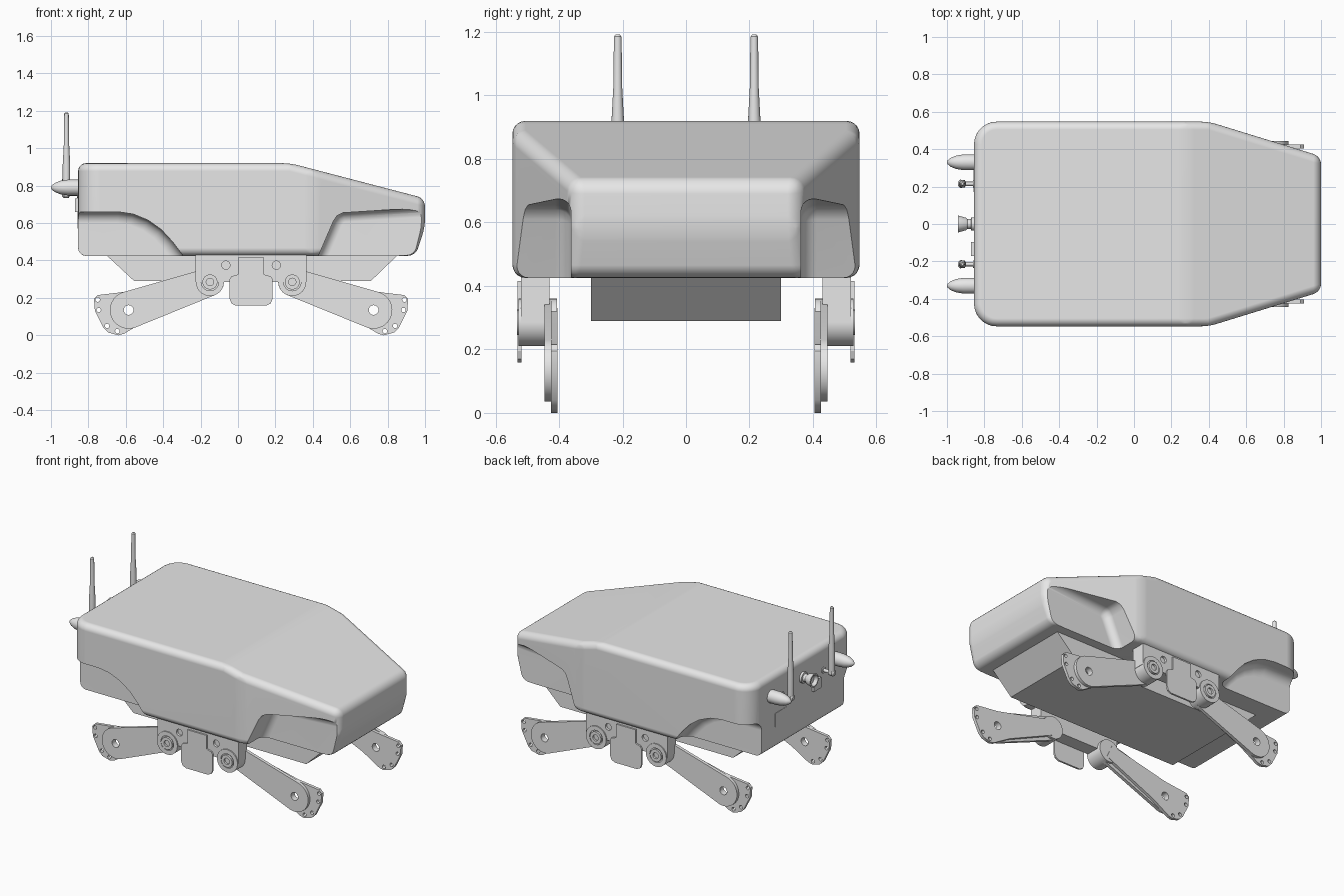
import bpy, bmesh
from math import pi, sin, cos, atan2, degrees
from mathutils import Vector, Matrix

if "Cube" in bpy.data.objects:
    bpy.data.objects.remove(bpy.data.objects["Cube"], do_unlink=True)

grey = bpy.data.materials.new("plain grey")
grey.use_nodes = True
grey.diffuse_color = (0.8, 0.8, 0.8, 1)
grey.node_tree.nodes["Principled BSDF"].inputs["Base Color"].default_value = (0.8, 0.8, 0.8, 1)

MID = 0.07  # x of the plane the legs mirror about


def finish(name, bm):
    bmesh.ops.recalc_face_normals(bm, faces=bm.faces)
    mesh = bpy.data.meshes.new(name)
    bm.to_mesh(mesh)
    bm.free()
    mesh.materials.append(grey)
    obj = bpy.data.objects.new(name, mesh)
    bpy.context.collection.objects.link(obj)
    return obj


def activate(obj):
    bpy.ops.object.select_all(action='DESELECT')
    obj.select_set(True)
    bpy.context.view_layer.objects.active = obj


def smooth(obj, angle=35):
    activate(obj)
    bpy.ops.object.shade_smooth_by_angle(angle=angle * pi / 180)
    return obj


def cut(obj, cutter):
    cutter.hide_render = True
    mod = obj.modifiers.new("cut", 'BOOLEAN')
    mod.operation, mod.solver, mod.object = 'DIFFERENCE', 'EXACT', cutter
    activate(obj)
    bpy.ops.object.modifier_apply(modifier=mod.name)
    bpy.data.objects.remove(cutter, do_unlink=True)


def extrude(points, move):
    bm = bmesh.new()
    face = bm.faces.new([bm.verts.new(p) for p in points])
    new = bmesh.ops.extrude_face_region(bm, geom=[face])["geom"]
    bmesh.ops.translate(bm, vec=move, verts=[v for v in new if isinstance(v, bmesh.types.BMVert)])
    return bm


def plate(name, points, y0, y1, rim=0):
    """Side profile (x, z) given thickness in y; rim rounds the edge at y0."""
    bm = extrude([(x, y0, z) for x, z in points], (0, y1 - y0, 0))
    bmesh.ops.recalc_face_normals(bm, faces=bm.faces)
    if rim:
        edges = [e for e in bm.edges if all(abs(v.co.y - y0) < 1e-5 for v in e.verts)]
        bmesh.ops.bevel(bm, geom=edges, offset=rim, segments=6, profile=0.5, affect='EDGES')
    return finish(name, bm)


def pins(name, spots, radius, y0, y1, sides=24):
    """Cylinders along y at the given (x, z) spots."""
    bm = bmesh.new()
    for x, z in spots:
        m = Matrix.Translation((x, (y0 + y1) / 2, z)) @ Matrix.Rotation(pi / 2, 4, 'X')
        bmesh.ops.create_cone(bm, cap_ends=True, segments=sides, radius1=radius,
                              radius2=radius, depth=abs(y1 - y0), matrix=m)
    return finish(name, bm)


def lathe(name, profile, origin, axis, sides=24):
    """Turn (distance, radius) pairs about an axis."""
    bm = bmesh.new()
    turn = Vector(axis).to_track_quat('Z', 'Y')
    rings = [[bm.verts.new(Vector(origin) + turn @ Vector((r * cos(2 * pi * i / sides),
              r * sin(2 * pi * i / sides), d))) for i in range(sides)] for d, r in profile]
    for a, b in zip(rings, rings[1:]):
        for i in range(sides):
            j = (i + 1) % sides
            bm.faces.new((a[i], a[j], b[j], b[i]))
    bm.faces.new(rings[0])
    bm.faces.new(rings[-1])
    return smooth(finish(name, bm))


def box(name, low, high):
    return plate(name, [(low[0], low[2]), (high[0], low[2]), (high[0], high[2]), (low[0], high[2])],
                 low[1], high[1])


def arc(center, radius, start, end, steps):
    return [(center[0] + radius * cos(start + (end - start) * i / steps),
             center[1] + radius * sin(start + (end - start) * i / steps)) for i in range(steps + 1)]


# Body shell: plan outline with round rear corners, trimmed by the hood and nose planes
half = [(1.0, 0.362), (0.4, 0.547)] + arc((-0.735, 0.427), 0.12, pi / 2, pi, 7)
plan = half + [(x, -y) for x, y in reversed(half)]
bm = extrude([(x, y, 0.425) for x, y in plan], (0, 0, 0.495))
bmesh.ops.recalc_face_normals(bm, faces=bm.faces)
for point, normal in (((0.28, 0, 0.92), (0.175, 0, 0.67)), ((1.0, 0, 0.58), (0.95, 0, -0.31))):
    res = bmesh.ops.bisect_plane(bm, geom=bm.verts[:] + bm.edges[:] + bm.faces[:],
                                 plane_co=point, plane_no=normal, clear_outer=True)
    rim = [g for g in res["geom_cut"] if isinstance(g, bmesh.types.BMEdge)]
    bmesh.ops.edgeloop_fill(bm, edges=rim)
bmesh.ops.recalc_face_normals(bm, faces=bm.faces)


def is_crease(e):
    a, b = (v.co for v in e.verts)
    rear_corner = a.x < -0.7 and b.x < -0.7 and abs(a.z - b.z) > 0.1
    return not rear_corner and degrees(e.calc_face_angle(0)) > 10


bmesh.ops.bevel(bm, geom=[e for e in bm.edges if is_crease(e)], offset=0.042, segments=5,
                profile=0.5, affect='EDGES', clamp_overlap=True)
body = finish("body_shell", bm)

# Wells hollowed into both flanks
rear_well = [(-1.1, 0.66), (-0.64, 0.66), (-0.56, 0.648), (-0.48, 0.615), (-0.41, 0.565),
             (-0.35, 0.5), (-0.29, 0.42), (-0.23, 0.3), (-1.1, 0.3)]
front_well = [(0.36, 0.3), (0.43, 0.425), (0.51, 0.61), (0.53, 0.64), (0.56, 0.655),
              (1.1, 0.69), (1.1, 0.3)]
for side in (1, -1):
    cut(body, plate("rear_well_cutter", rear_well, side * 0.43, side * 0.8, rim=0.06))
    cut(body, plate("front_well_cutter", front_well, side * 0.362, side * 0.8, rim=0.05))
smooth(body)
body.modifiers.new("even_shading", 'WEIGHTED_NORMAL').keep_sharp = True

# Belly pack
plate("belly_pack", [(-0.7, 0.425), (-0.555, 0.29), (0.71, 0.29), (0.85, 0.425)], -0.3, 0.3)

# Leg shapes measured outward from the mirror plane
hub, knee = (0.22, 0.285), (0.655, 0.135)
lean = atan2(knee[1] - hub[1], knee[0] - hub[0])
link = arc(knee, 0.1, lean - pi / 2, lean + pi / 2, 16) + \
    arc(hub, 0.075, lean + pi / 2, lean + 1.5 * pi, 16)
foot = [(0.24, 0.33), (0.65, 0.235), (0.82, 0.215), (0.84, 0.195), (0.835, 0.13), (0.79, 0.04),
        (0.765, 0.015), (0.71, 0.0), (0.68, 0.008), (0.56, 0.08), (0.2, 0.24)]
foot_holes = [(0.82, 0.19), (0.815, 0.135), (0.77, 0.05), (0.715, 0.022)]
badge = [(0.07, 0.415), (0.07, 0.325), (0.105, 0.315), (0.115, 0.3), (0.115, 0.195),
         (0.105, 0.17), (0.08, 0.158)]

for side, flank in ((1, "far"), (-1, "near")):
    # Hip bracket and its cover
    bracket = box("hip_bracket_" + flank, (MID - 0.297, side * 0.43, 0.285),
                  (MID + 0.297, side * 0.52, 0.428))
    cut(bracket, pins("bolt_cutter", [(MID - 0.135, 0.375), (MID + 0.135, 0.375)], 0.022,
                      side * 0.505, side * 0.6))
    cover = [(MID + u, z) for u, z in badge] + [(MID - u, z) for u, z in reversed(badge)]
    plate("hip_cover_" + flank, cover, side * 0.518, side * 0.53)

    for way, end in ((1, "front"), (-1, "rear")):
        tag = end + "_" + flank

        def place(points):
            return [(MID + way * u, z) for u, z in points]

        # Hip motor with a stepped ring and bore
        motor = pins("hip_motor_" + tag, place([hub]), 0.075, side * 0.407, side * 0.527, 32)
        cut(motor, pins("ring_cutter", place([hub]), 0.047, side * 0.518, side * 0.6))
        smooth(motor)
        ring = pins("hip_ring_" + tag, place([hub]), 0.04, side * 0.51, side * 0.533)
        cut(ring, pins("bore_cutter", place([hub]), 0.02, side * 0.52, side * 0.6))
        smooth(ring)

        # Leg link and drilled foot plate
        arm = plate("leg_link_" + tag, place(link), side * 0.424, side * 0.445)
        cut(arm, pins("knee_cutter", place([knee]), 0.026, side * 0.3, side * 0.6))
        smooth(arm)
        pad = plate("foot_plate_" + tag, place(foot), side * 0.405, side * 0.425)
        cut(pad, pins("knee_cutter", place([knee]), 0.026, side * 0.3, side * 0.6))
        cut(pad, pins("foot_cutter", place(foot_holes), 0.012, side * 0.3, side * 0.6, 12))
        smooth(pad)

# Rear fittings
for side, flank in ((1, "far"), (-1, "near")):
    lathe("rear_light_" + flank, [(0, 0.042), (0.07, 0.042), (0.11, 0.036), (0.14, 0.024),
          (0.157, 0.01), (0.16, 0.002)], (-0.84, side * 0.33, 0.79), (-1, 0, 0))
    lathe("antenna_" + flank, [(0, 0.012), (0.01, 0.02), (0.17, 0.02), (0.28, 0.014),
          (0.44, 0.012), (0.447, 0.006)], (-0.917, side * 0.215, 0.745), (0, 0, 1), 16)
    lathe("antenna_mount_" + flank, [(0, 0.02), (0.02, 0.02), (0.022, 0.011), (0.06, 0.011),
          (0.065, 0.02), (0.09, 0.022), (0.1, 0.012)], (-0.84, side * 0.215, 0.755), (-1, 0, 0), 16)
lathe("rear_connector", [(0, 0.036), (0.03, 0.036), (0.032, 0.026), (0.05, 0.026), (0.06, 0.034),
      (0.1, 0.045), (0.101, 0.036), (0.08, 0.025)], (-0.84, 0, 0.79), (-1, 0, 0))
box("rear_socket", (-0.872, -0.17, 0.66), (-0.84, -0.095, 0.73))
box("rear_panel", (-0.857, 0.17, 0.57), (-0.84, 0.29, 0.66))
